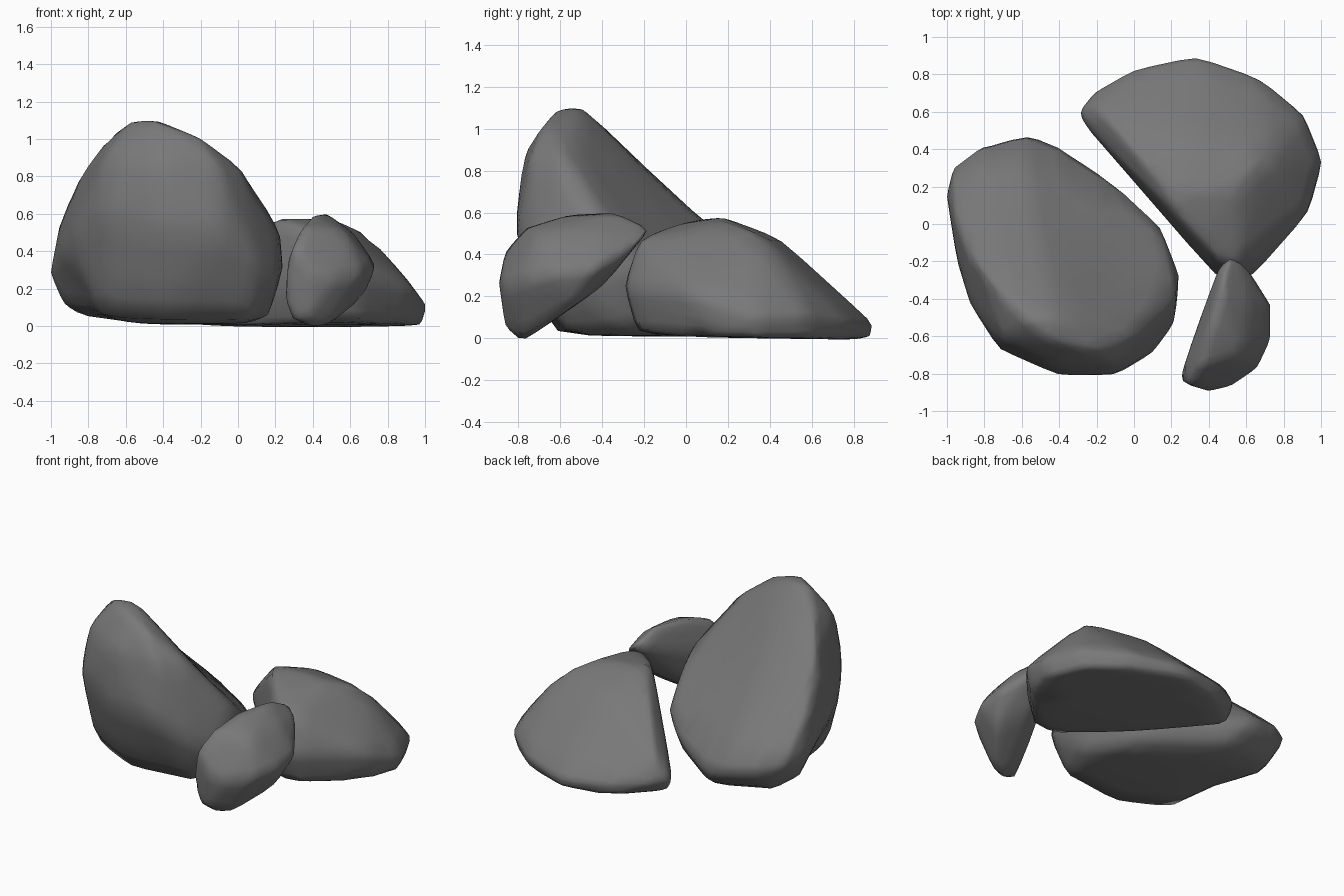
import bpy
import bmesh
from mathutils import Vector

default_cube = bpy.data.objects.get("Cube")
if default_cube:
    bpy.data.objects.remove(default_cube, do_unlink=True)

# One flat stone colour
stone_grey = bpy.data.materials.new("stone_grey")
stone_grey.use_nodes = True
stone_colour = (.19, .19, .19, 1)
stone_grey.diffuse_color = stone_colour
shader = next(node for node in stone_grey.node_tree.nodes if node.type == 'BSDF_PRINCIPLED')
shader.inputs["Base Color"].default_value = stone_colour
shader.inputs["Roughness"].default_value = .9


def press_hollow(bm, centre, radius, push):
    """Push the surface around a centre, fading out towards the radius."""
    for vert in bm.verts:
        reach = (vert.co - Vector(centre)).length / radius
        if reach < 1:
            vert.co += Vector(push) * (1 - reach ** 2) ** 2


def make_boulder(name, *outlines, hollows=()):
    """Wrap a skin around a few outlines, then wear down its edges."""
    bm = bmesh.new()
    for outline in outlines:
        for point in outline:
            bm.verts.new(point)
    bmesh.ops.convex_hull(bm, input=bm.verts[:])
    loose = [vert for vert in bm.verts if not vert.link_faces]
    bmesh.ops.delete(bm, geom=loose, context='VERTS')
    bmesh.ops.recalc_face_normals(bm, faces=bm.faces[:])

    # Fine skin with pressed hollows and softened ridges
    bmesh.ops.subdivide_edges(bm, edges=bm.edges[:], cuts=3, use_grid_fill=True)
    for hollow in hollows:
        press_hollow(bm, *hollow)
    bmesh.ops.smooth_vert(bm, verts=bm.verts[:], factor=.5,
                          use_axis_x=True, use_axis_y=True, use_axis_z=True)
    bm.normal_update()
    for vert in bm.verts:
        vert.co += vert.normal * .006
    for face in bm.faces:
        face.smooth = True

    mesh = bpy.data.meshes.new(name)
    bm.to_mesh(mesh)
    bm.free()
    mesh.materials.append(stone_grey)
    boulder = bpy.data.objects.new(name, mesh)
    bpy.context.collection.objects.link(boulder)


# Tall boulder: rim of the sloping back face, bulging front, narrower base
tall_rim = [
    (-.57, -.52, 1.09), (-.45, -.61, 1.09), (-.42, -.49, 1.09),
    (-.2, -.66, 1.0), (.03, -.58, .83), (.22, -.4, .55), (.24, -.27, .32),
    (.14, 0, .25), (-.12, .25, .22), (-.4, .42, .2), (-.6, .5, .22),
    (-.8, .44, .25), (-.96, .32, .28), (-1, .16, .28), (-.95, .03, .54),
    (-.88, -.13, .72), (-.8, -.28, .85), (-.68, -.4, 1.01)]
tall_front = [
    (-.94, -.23, .4), (-.88, -.42, .5), (-.72, -.67, .6), (-.7, -.62, .9),
    (-.42, -.77, .87), (-.4, -.81, .52), (-.1, -.81, .5), (-.1, -.74, .85),
    (-.25, -.7, .98), (.1, -.69, .35), (.21, -.54, .25)]
tall_base = [
    (-.72, -.5, .03), (-.4, -.64, .02), (.04, -.58, .02), (.16, -.3, .05),
    (0, .03, .02), (-.45, .36, .02), (-.84, .27, .06), (-.93, .1, .11)]
make_boulder("tall_boulder", tall_rim, tall_front, tall_base, hollows=[
    ((-.3, -.05, .55), .7, (-.02, -.03, -.04)),
    ((-.85, -.22, .08), .35, (.03, .01, .04))])

# Wide boulder: ridge near the front, long slope to the back, flat base
wide_ridge = [
    (.57, -.22, .46), (.46, -.19, .48), (.4, -.03, .54), (.22, .06, .56),
    (.24, .18, .57), (.4, .18, .57), (.1, .18, .4), (.09, .28, .5),
    (.04, .4, .43), (-.2, .62, .24), (.55, .18, .55), (.7, .36, .48),
    (.3, .45, .47)]
wide_edge = [
    (-.29, .6, .12), (-.27, .54, .1), (-.21, .7, .1), (0, .82, .09),
    (.33, .89, .07), (.68, .77, .09), (.91, .58, .12), (1.01, .33, .11),
    (.94, .07, .2), (.63, -.28, .25), (.45, -.29, .25)]
wide_base = [
    (-.25, .57, .01), (0, .8, 0), (.33, .88, .01), (.66, .75, 0),
    (.88, .57, .01), (.98, .32, .01), (.9, .08, .01), (.62, -.22, .04),
    (.46, -.23, .03), (.12, .16, .01)]
make_boulder("wide_boulder", wide_ridge, wide_edge, wide_base)

# Small leaning boulder: crest, rounded outer side, undercut inner side
small_crest = [
    (.51, -.18, .52), (.46, -.22, .5), (.47, -.35, .6), (.4, -.57, .59),
    (.35, -.76, .53), (.3, -.86, .42), (.56, -.21, .49)]
small_outer = [
    (.4, -.89, .27), (.53, -.86, .26), (.66, -.77, .28), (.73, -.62, .31),
    (.73, -.43, .33), (.63, -.27, .42), (.61, -.42, .5), (.57, -.7, .5)]
small_under = [
    (.27, -.76, .34), (.25, -.83, .15), (.29, -.82, .04), (.38, -.86, .06),
    (.4, -.78, -.01), (.5, -.77, .02), (.66, -.55, .15), (.52, -.4, .25),
    (.38, -.55, .18)]
make_boulder("small_boulder", small_crest, small_outer, small_under)
